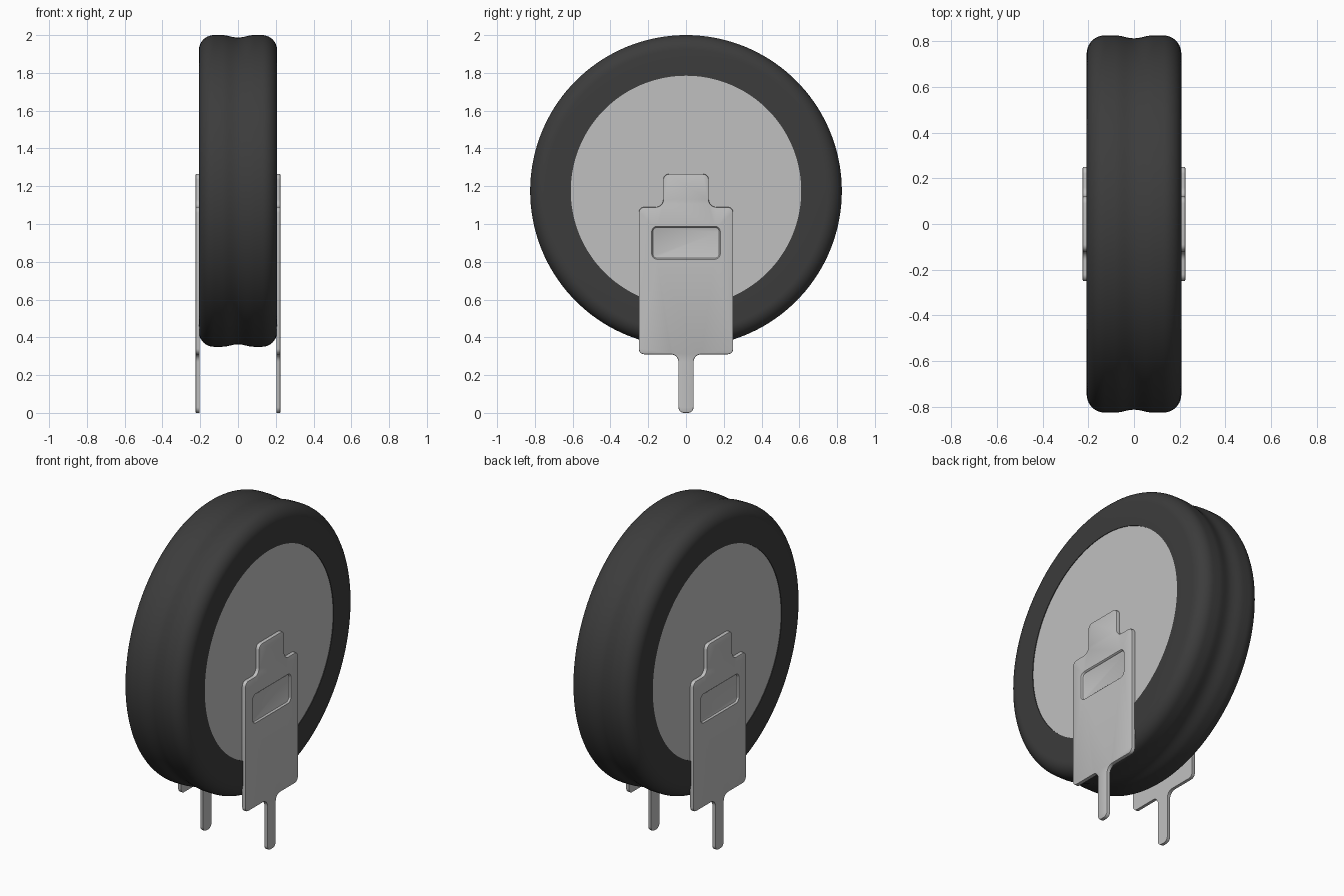
import bpy, bmesh, math
from mathutils import Vector

cube = bpy.data.objects.get("Cube")
if cube:
    bpy.data.objects.remove(cube, do_unlink=True)

CENTRE_Z = 1.175   # axis height of the round body
RADIUS = 0.825
HALF = 0.207       # half width of the body
DISC_R = 0.61


def material(name, rgb, rough):
    m = bpy.data.materials.new(name)
    m.use_nodes = True
    m.diffuse_color = (*rgb, 1)
    bsdf = m.node_tree.nodes["Principled BSDF"]
    bsdf.inputs["Base Color"].default_value = (*rgb, 1)
    bsdf.inputs["Roughness"].default_value = rough
    return m


RUBBER = material("dark rubber", (0.045, 0.045, 0.045), 0.6)
METAL = material("light grey metal", (0.53, 0.53, 0.53), 0.5)


def finish(bm, name, mat):
    bmesh.ops.recalc_face_normals(bm, faces=bm.faces[:])
    mesh = bpy.data.meshes.new(name)
    bm.to_mesh(mesh)
    bm.free()
    mesh.materials.append(mat)
    obj = bpy.data.objects.new(name, mesh)
    bpy.context.collection.objects.link(obj)
    bpy.ops.object.select_all(action='DESELECT')
    obj.select_set(True)
    bpy.context.view_layer.objects.active = obj
    bpy.ops.object.shade_smooth_by_angle(angle=math.radians(30))
    return obj


def revolve(profile, name, mat, closed):
    """Spin (x, radius) points around the body axis."""
    bm = bmesh.new()
    vs = [bm.verts.new((x, 0, CENTRE_Z + r)) for x, r in profile]
    es = [bm.edges.new(p) for p in zip(vs, vs[1:])]
    if closed:
        es.append(bm.edges.new((vs[-1], vs[0])))
    bmesh.ops.spin(bm, geom=vs + es, cent=(0, 0, CENTRE_Z), axis=(1, 0, 0),
                   angle=2 * math.pi, steps=144)
    bmesh.ops.remove_doubles(bm, verts=bm.verts[:], dist=1e-5)
    return finish(bm, name, mat)


# Rubber ring: flat sides, round shoulders, shallow groove round the middle
ROUND = 0.08
half = [(HALF - 0.02, DISC_R), (HALF, DISC_R)]
for i in range(11):
    a = math.pi / 2 * i / 10
    half.append((HALF - ROUND + ROUND * math.cos(a), RADIUS - ROUND + ROUND * math.sin(a)))
for i in range(9):
    x = 0.085 * (1 - i / 8)
    half.append((x, RADIUS - 0.0065 * (1 + math.cos(math.pi * x / 0.085))))
revolve(half + [(-x, r) for x, r in half[-2::-1]], "rubber_ring", RUBBER, True)

# Metal cell, slightly sunk in the ring
FACE = HALF - 0.004
revolve([(-FACE, 0), (-FACE, DISC_R + 0.001), (FACE, DISC_R + 0.001), (FACE, 0)],
        "metal_cell", METAL, False)


def rounded(points, seg=6):
    """Round the corners of a polygon of (y, z, radius) right-angle corners."""
    out = []
    n = len(points)
    for i, (y, z, r) in enumerate(points):
        p = Vector((y, z))
        u = (Vector(points[i - 1][:2]) - p).normalized()
        v = (Vector(points[(i + 1) % n][:2]) - p).normalized()
        for k in range(seg + 1):
            a = math.pi / 2 * k / seg
            out.append(p + r * (u * (1 - math.sin(a)) + v * (1 - math.cos(a))))
    return out


def tab_outline(d):
    """Terminal silhouette shrunk by d: neck, wide plate and pin."""
    right = [(0.04 - d, d, 0.03 - d), (0.04 - d, 0.31 + d, 0.04 + d),
             (0.25 - d, 0.31 + d, 0.03 - d), (0.25 - d, 1.09 - d, 0.03 - d),
             (0.12 - d, 1.09 - d, 0.04 + d), (0.12 - d, 1.265 - d, 0.03 - d)]
    return rounded(right + [(-y, z, r) for y, z, r in reversed(right)])


def window(d):
    """Rounded rectangle of the pressed recess, shrunk by d."""
    w, lo, hi, r = 0.182 - d, 0.813 + d, 0.988 - d, 0.03 - d
    return rounded([(w, lo, r), (w, hi, r), (-w, hi, r), (-w, lo, r)])


def terminal(name, side):
    bm = bmesh.new()

    def loop(pts, x):
        return [bm.verts.new((side * x, p.x, p.y)) for p in pts]

    def bridge(a, b):
        n = len(a)
        for i in range(n):
            j = (i + 1) % n
            bm.faces.new((a[i], a[j], b[j], b[i]))

    def edges(vs):
        return [bm.edges.get((vs[i - 1], vs[i])) for i in range(len(vs))]

    inner, outer = 0.203, 0.2245
    back = loop(tab_outline(0), inner)
    rim = loop(tab_outline(0), outer - 0.005)
    mid = loop(tab_outline(0.0015), outer - 0.0015)
    front = loop(tab_outline(0.005), outer)
    bm.faces.new(back)
    for a, b in ((back, rim), (rim, mid), (mid, front)):
        bridge(a, b)
    # Pressed recess with sloping walls
    lip = loop(window(0), outer)
    slope = loop(window(0.004), outer - 0.004)
    foot = loop(window(0.006), outer - 0.010)
    floor = loop(window(0.011), outer - 0.012)
    for a, b in ((lip, slope), (slope, foot), (foot, floor)):
        bridge(a, b)
    bm.faces.new(floor)
    # Flat front between rim and recess
    bmesh.ops.triangle_fill(bm, use_beauty=True, edges=edges(front) + edges(lip),
                            normal=(side, 0, 0))
    return finish(bm, name, METAL)


terminal("left_terminal", 1)
terminal("right_terminal", -1)
